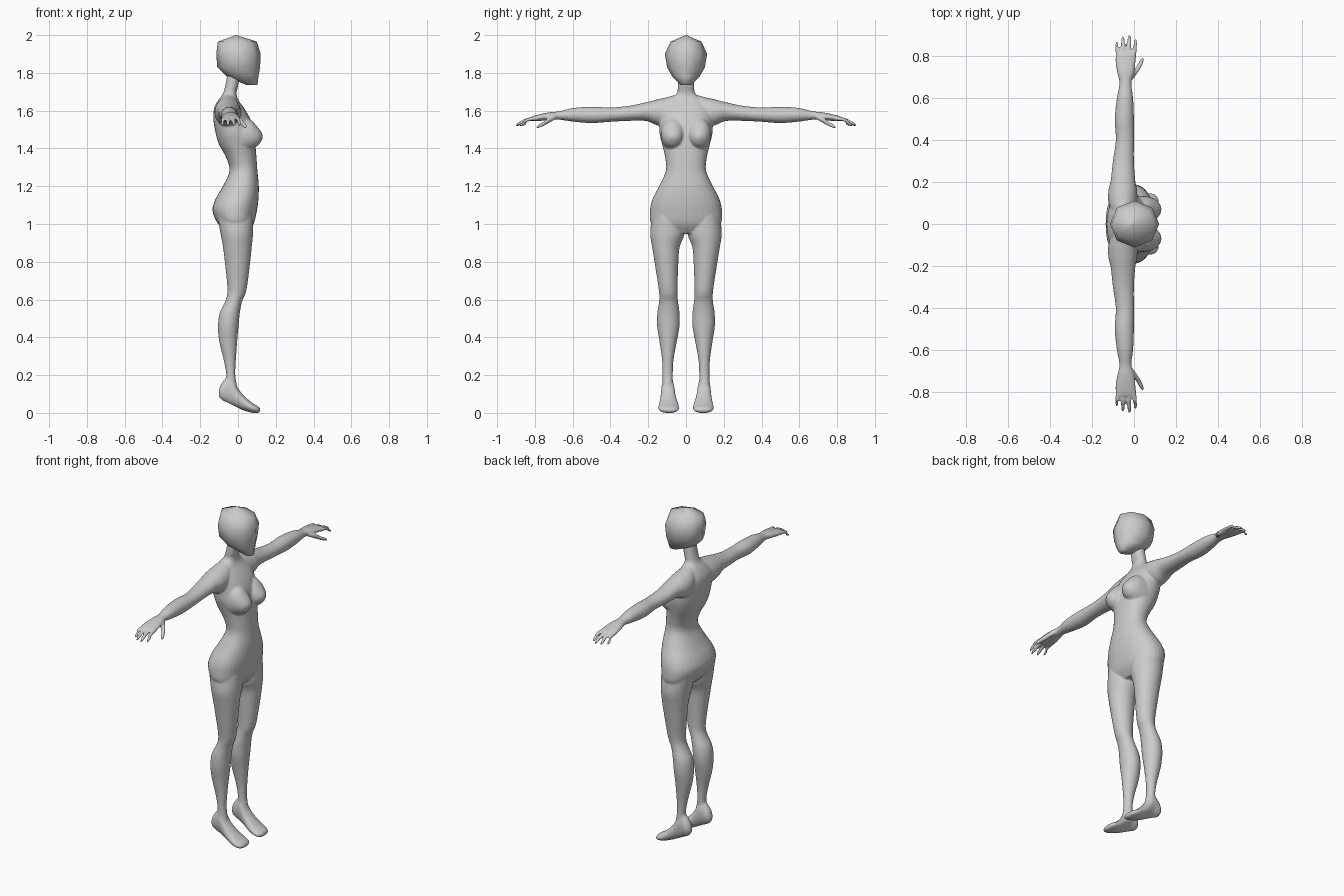
import bpy, bmesh, math


def spline(rows, steps):
    """Catmull-Rom interpolation between the given cross-sections."""
    out = []
    for i in range(len(rows) - 1):
        p0, p1 = rows[max(i - 1, 0)], rows[i]
        p2, p3 = rows[i + 1], rows[min(i + 2, len(rows) - 1)]
        for s in range(steps):
            t = s / steps
            out.append([0.5 * (2 * b + (c - a) * t + (2 * a - 5 * b + 4 * c - d) * t * t
                               + (3 * b - a - 3 * c + d) * t ** 3)
                        for a, b, c, d in zip(p0, p1, p2, p3)])
    return out + [list(rows[-1])]


def loft(bm, axis, rows, n=24, steps=4, side=1, power=1.0):
    """Closed tube along an axis; each row = position, a0, a1, b0, b1 extents."""
    u, v = [k for k in range(3) if k != axis]
    rings = []
    for t, a0, a1, b0, b1 in (spline(rows, steps) if steps > 1 else rows):
        ring = []
        for k in range(n):
            c, s = math.cos(2 * math.pi * k / n), math.sin(2 * math.pi * k / n)
            c = math.copysign(abs(c) ** power, c)
            s = math.copysign(abs(s) ** power, s)
            co = [0, 0, 0]
            co[axis] = t
            co[u] = (a0 + a1) / 2 + (a1 - a0) / 2 * c
            co[v] = (b0 + b1) / 2 + (b1 - b0) / 2 * s
            co[1] *= side
            ring.append(bm.verts.new(co))
        rings.append(ring)
    for r, q in zip(rings, rings[1:]):
        for k in range(n):
            bm.faces.new((r[k], r[(k + 1) % n], q[(k + 1) % n], q[k]))
    bm.faces.new(rings[0][::-1])
    bm.faces.new(rings[-1])


def finish(bm, name):
    bmesh.ops.recalc_face_normals(bm, faces=bm.faces)
    me = bpy.data.meshes.new(name)
    bm.to_mesh(me)
    bm.free()
    me.polygons.foreach_set("use_smooth", [True] * len(me.polygons))
    ob = bpy.data.objects.new(name, me)
    bpy.context.collection.objects.link(ob)
    return ob


body = bmesh.new()

# torso and neck: z, back, front, half width
torso = [(0.95, -0.05, 0.05, 0.11), (1.0, -0.105, 0.083, 0.183), (1.07, -0.135, 0.1, 0.191),
         (1.13, -0.12, 0.108, 0.178), (1.2, -0.08, 0.11, 0.143), (1.28, -0.045, 0.103, 0.107),
         (1.35, -0.062, 0.098, 0.11), (1.42, -0.1, 0.092, 0.126), (1.48, -0.118, 0.085, 0.14),
         (1.55, -0.13, 0.068, 0.142), (1.61, -0.127, 0.035, 0.14), (1.655, -0.105, 0.003, 0.1),
         (1.69, -0.08, -0.008, 0.05), (1.73, -0.068, 0.0, 0.044), (1.8, -0.055, 0.015, 0.042)]
loft(body, 2, [(z, a, b, -w, w) for z, a, b, w in torso], n=32, power=0.9)

# legs: z, back, front, inner, outer
leg = [(1.04, -0.11, 0.08, 0.02, 0.18), (0.95, -0.093, 0.08, 0.008, 0.19),
       (0.88, -0.08, 0.073, 0.033, 0.18), (0.8, -0.07, 0.065, 0.04, 0.167),
       (0.65, -0.056, 0.045, 0.045, 0.144), (0.59, -0.068, 0.022, 0.042, 0.143),
       (0.53, -0.097, 0.01, 0.034, 0.152), (0.46, -0.106, 0.003, 0.034, 0.153),
       (0.38, -0.1, -0.004, 0.048, 0.141), (0.28, -0.076, -0.011, 0.066, 0.127),
       (0.2, -0.062, -0.014, 0.07, 0.124), (0.12, -0.07, 0.0, 0.068, 0.127)]
# feet: x, inner, outer, bottom, top
foot = [(-0.102, 0.085, 0.11, 0.09, 0.12), (-0.085, 0.07, 0.125, 0.068, 0.16),
        (-0.04, 0.062, 0.13, 0.046, 0.2), (0.0, 0.053, 0.136, 0.026, 0.13),
        (0.04, 0.041, 0.143, 0.009, 0.083), (0.08, 0.036, 0.147, 0.0, 0.05),
        (0.105, 0.042, 0.137, 0.0, 0.035), (0.118, 0.065, 0.115, 0.007, 0.023)]
# arms and palms: y, back, front, bottom, top
arm = [(0.04, -0.1, 0.0, 1.54, 1.688), (0.1, -0.122, 0.015, 1.515, 1.672),
       (0.16, -0.122, 0.015, 1.525, 1.658), (0.21, -0.111, 0.006, 1.545, 1.645),
       (0.3, -0.101, 0.0, 1.546, 1.626), (0.4, -0.087, 0.0, 1.541, 1.617),
       (0.5, -0.092, 0.0, 1.534, 1.621), (0.6, -0.082, -0.004, 1.542, 1.614),
       (0.67, -0.07, -0.012, 1.552, 1.597), (0.72, -0.08, 0.0, 1.55, 1.592),
       (0.77, -0.089, 0.008, 1.546, 1.582), (0.81, -0.088, 0.01, 1.545, 1.572),
       (0.822, -0.08, 0.002, 1.55, 1.566)]
# fingers: base x, tip x, tip y
fingers = [(-0.077, -0.082, 0.868), (-0.052, -0.053, 0.893),
           (-0.026, -0.022, 0.9), (0.0, 0.007, 0.88)]


def digit(path, side):
    """Round tube through (y, x, z, radius) points."""
    loft(body, 1, [(y, x - r, x + r, z - r, z + r) for y, x, z, r in path], n=12, side=side)


for side in (1, -1):
    loft(body, 2, leg, side=side)
    loft(body, 0, foot, side=side)
    loft(body, 1, arm, side=side)
    for bx, tx, ty in fingers:
        digit([(0.79, bx, 1.559, 0.01), (0.84, (bx + tx) / 2, 1.552, 0.0105),
               (ty - 0.02, tx, 1.534, 0.0095), (ty - 0.004, tx, 1.524, 0.007),
               (ty + 0.002, tx, 1.521, 0.003)], side)
    # thumb
    digit([(0.69, -0.015, 1.565, 0.012), (0.725, 0.005, 1.55, 0.015),
           (0.755, 0.026, 1.53, 0.0125), (0.782, 0.038, 1.517, 0.01),
           (0.793, 0.042, 1.512, 0.005)], side)
    # bust: x, inner, outer, bottom, top
    loft(body, 0, [(0.02, 0.0, 0.135, 1.375, 1.575), (0.07, 0.008, 0.13, 1.395, 1.55),
                   (0.105, 0.024, 0.115, 1.415, 1.512), (0.123, 0.043, 0.095, 1.438, 1.488),
                   (0.13, 0.06, 0.08, 1.453, 1.472)], side=side)

# blend all body parts into one smooth skin
skin = finish(body, "body")
rm = skin.modifiers.new("Remesh", 'REMESH')
rm.mode = 'VOXEL'
rm.voxel_size = 0.005
rm.use_smooth_shade = True
sm = skin.modifiers.new("Smooth", 'SMOOTH')
sm.factor = 0.5
sm.iterations = 8

# low-poly head: z, back, front, half width
head = bmesh.new()
rows = [(2.0, -0.012, -0.008, 0.002), (1.965, -0.107, 0.1, 0.082), (1.9, -0.115, 0.12, 0.112),
        (1.83, -0.11, 0.117, 0.1), (1.78, -0.06, 0.108, 0.072), (1.736, 0.045, 0.103, 0.028)]
loft(head, 2, [(z, a, b, -w, w) for z, a, b, w in rows], n=8, steps=1)
finish(head, "head")
